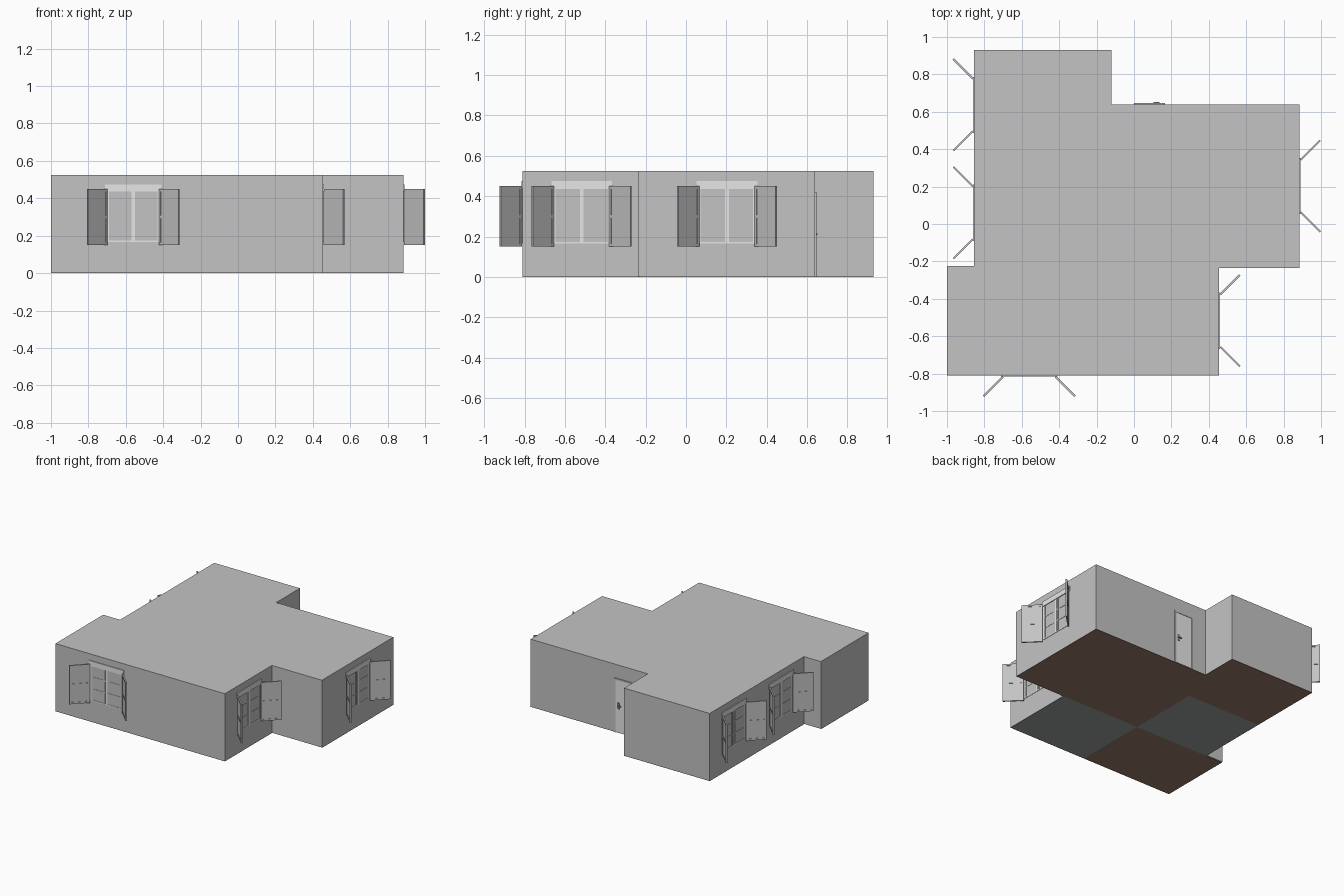
import bpy
import bmesh
from math import pi, radians
from mathutils import Matrix, Vector

old = bpy.data.objects.get("Cube")
if old:
    bpy.data.objects.remove(old, do_unlink=True)


def material(name, r, g, b):
    m = bpy.data.materials.new(name)
    m.use_nodes = True
    m.diffuse_color = (r, g, b, 1)
    m.node_tree.nodes["Principled BSDF"].inputs["Base Color"].default_value = (r, g, b, 1)
    return m


PLASTER = material("grey plaster", 0.55, 0.55, 0.55)
WHITE = material("white paint", 0.92, 0.92, 0.92)
WOOD = material("brown floor", 0.30, 0.19, 0.14)
TILE = material("grey floor", 0.31, 0.35, 0.33)
METAL = material("handle metal", 0.25, 0.25, 0.25)


def boxes(name, parts, mat, matrix=Matrix()):
    """One object from several (low corner, high corner) boxes."""
    bm = bmesh.new()
    for lo, hi in parts:
        lo, hi = Vector(lo), Vector(hi)
        place = Matrix.Translation((lo + hi) / 2) @ Matrix.Diagonal((*(hi - lo), 1))
        bmesh.ops.create_cube(bm, size=1, matrix=matrix @ place)
    mesh = bpy.data.meshes.new(name)
    bm.to_mesh(mesh)
    bm.free()
    mesh.materials.append(mat)
    obj = bpy.data.objects.new(name, mesh)
    bpy.context.collection.objects.link(obj)
    return obj


# House body: extruded footprint just above the floor plates
FLOOR, TOP = 0.003, 0.525
outline = [(-1, -0.81), (0.455, -0.81), (0.455, -0.235), (0.885, -0.235),
           (0.885, 0.64), (-0.12, 0.64), (-0.12, 0.93), (-0.855, 0.93),
           (-0.855, -0.225), (-1, -0.225)]
bm = bmesh.new()
base = bm.faces.new([bm.verts.new((x, y, FLOOR)) for x, y in outline])
walls = bmesh.ops.extrude_face_region(bm, geom=[base])
bmesh.ops.translate(bm, vec=(0, 0, TOP - FLOOR),
                    verts=[v for v in walls["geom"] if isinstance(v, bmesh.types.BMVert)])
bmesh.ops.recalc_face_normals(bm, faces=bm.faces)
mesh = bpy.data.meshes.new("house_walls")
bm.to_mesh(mesh)
bm.free()
mesh.materials.append(PLASTER)
bpy.context.collection.objects.link(bpy.data.objects.new("house_walls", mesh))

# Floor plates, one object per kind of room
SPLIT = -0.22
boxes("wood_floors", [
    ((-1, -0.81, 0), (SPLIT, -0.23, FLOOR)),
    ((SPLIT, -0.23, 0), (0.885, 0.64, FLOOR)),
    ((-0.855, 0.34, 0), (SPLIT, 0.93, FLOOR)),
    ((SPLIT, 0.64, 0), (-0.12, 0.93, FLOOR))], WOOD)
boxes("tile_floors", [
    ((SPLIT, -0.81, 0), (0.455, -0.23, FLOOR)),
    ((-0.855, -0.23, 0), (SPLIT, 0.34, FLOOR))], TILE)


def shutter(name, matrix):
    """Framed leaf; runs along local +x from its hinge."""
    w, lo, hi, t, s = 0.148, 0.15, 0.45, 0.005, 0.014
    mid = (lo + hi) / 2
    parts = [((0, -t, lo), (s, t, hi)), ((w - s, -t, lo), (w, t, hi))]
    for z in (lo, mid - s / 2, hi - s):
        parts.append(((s, -t, z), (w - s, t, z + s)))
    parts.append(((s, -t / 2, lo + s), (w - s, t / 2, hi - s)))
    boxes(name, parts, PLASTER, matrix)


def window(name, x, y, angle):
    """Window on a wall; local -y points out of the house."""
    m = Matrix.Translation((x, y, 0)) @ Matrix.Rotation(angle, 4, "Z")
    w, lo, hi, d = 0.14, 0.165, 0.44, 0.003
    boxes(name + "_header", [((-0.15, -0.006, 0.435), (0.15, 0.002, 0.475))], WHITE, m)
    boxes(name + "_frame", [
        ((-w, -d, lo), (-w + 0.01, d, hi)), ((w - 0.01, -d, lo), (w, d, hi)),
        ((-0.009, -d, lo), (0.009, d, hi)),
        ((-w, -d, lo), (w, d, lo + 0.008))], WHITE, m)
    # Glazing bars: two rows and the inner stiles of each casement
    bars = [((-w, -0.002, lo + (hi - lo) * k / 3 - 0.004),
             (w, 0.002, lo + (hi - lo) * k / 3 + 0.004)) for k in (1, 2)]
    bars += [((c - 0.006, -0.002, lo), (c + 0.006, 0.002, hi))
             for c in (-0.124, -0.018, 0.018, 0.124)]
    boxes(name + "_bars", bars, PLASTER, m)
    # Open shutters at both sides
    for side, turn in (("left", -45), ("right", -135)):
        hinge = w if side == "left" else -w
        shutter(f"{name}_{side}_shutter",
                m @ Matrix.Translation((hinge, -0.006, 0))
                @ Matrix.Rotation(radians(turn), 4, "Z"))


window("front_window", -0.56, -0.81, 0)
window("step_window", 0.455, -0.517, pi / 2)
window("left_window", 0.885, 0.203, pi / 2)
window("right_front_window", -0.855, 0.06, -pi / 2)
window("right_back_window", -0.855, 0.637, -pi / 2)

# Back door with casing, panel and handle
Y = 0.64
boxes("door_casing", [
    ((0.0, Y - 0.002, 0), (0.012, Y + 0.006, 0.42)),
    ((0.153, Y - 0.002, 0), (0.165, Y + 0.006, 0.42)),
    ((0.0, Y - 0.002, 0.408), (0.165, Y + 0.006, 0.42))], PLASTER)
boxes("back_door", [((0.012, Y - 0.002, 0.002), (0.153, Y + 0.003, 0.408))], WHITE)
boxes("door_handle", [
    ((0.122, Y, 0.185), (0.142, Y + 0.006, 0.235)),
    ((0.105, Y + 0.006, 0.207), (0.137, Y + 0.012, 0.215))], METAL)
